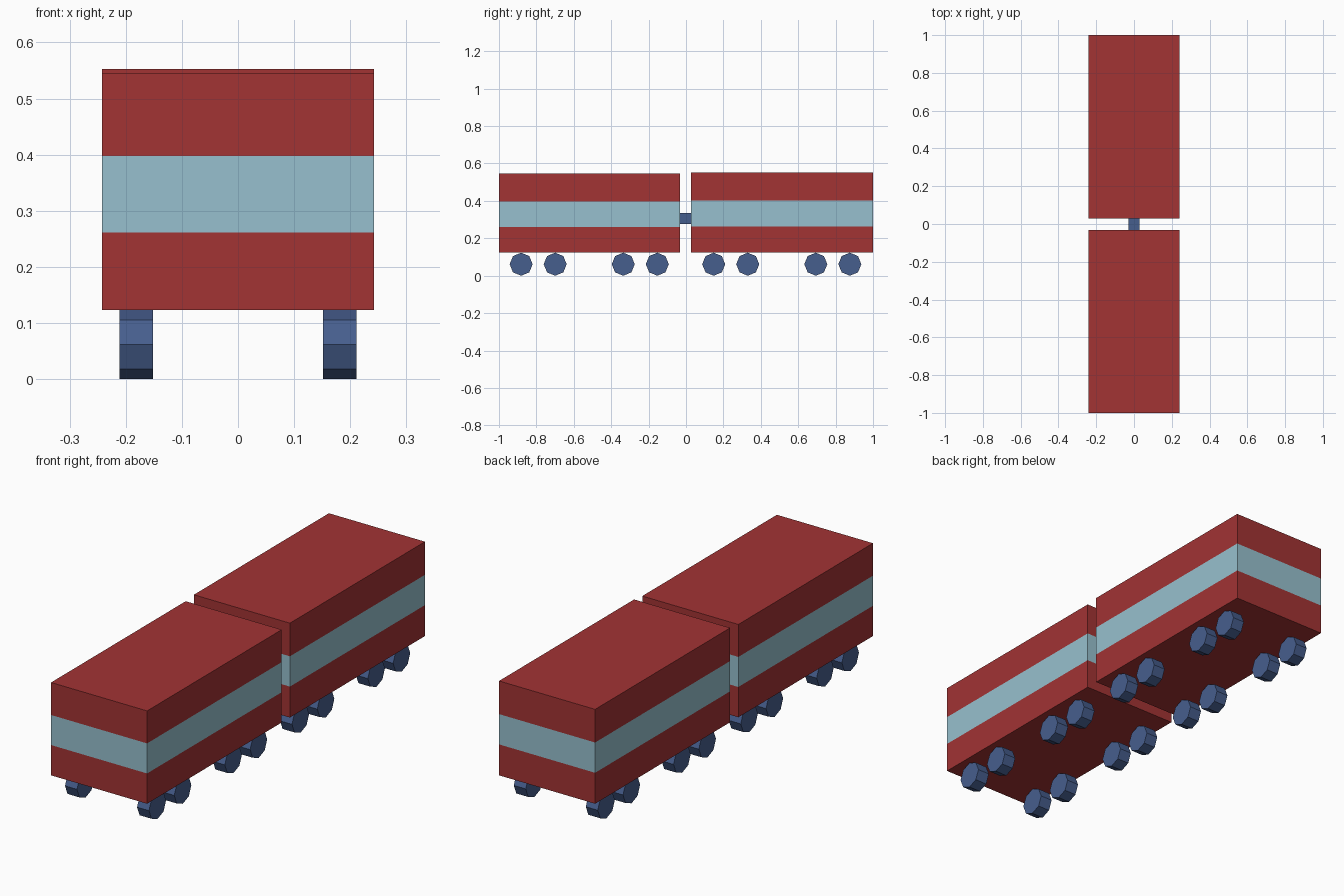
import bpy, bmesh
from math import pi
from mathutils import Matrix

if "Cube" in bpy.data.objects:
    bpy.data.objects.remove(bpy.data.objects["Cube"])


def material(name, rgb):
    m = bpy.data.materials.new(name)
    m.diffuse_color = (*rgb, 1)
    m.use_nodes = True
    m.node_tree.nodes["Principled BSDF"].inputs["Base Color"].default_value = m.diffuse_color
    return m


RED = material("red_paint", (0.36, 0.033, 0.034))
BLUE = material("pale_blue_glass", (0.31, 0.53, 0.62))
NAVY = material("navy_metal", (0.062, 0.112, 0.27))

HALF_W = 0.242
WHEEL_R = 0.0615
WHEEL_X = 0.1815
WHEEL_T = 0.06


def add_object(name, bm, *mats):
    bmesh.ops.recalc_face_normals(bm, faces=bm.faces)
    mesh = bpy.data.meshes.new(name)
    bm.to_mesh(mesh)
    bm.free()
    for m in mats:
        mesh.materials.append(m)
    ob = bpy.data.objects.new(name, mesh)
    bpy.context.collection.objects.link(ob)
    return ob


def car_body(name, y0, y1, levels):
    """Box shell with stacked bands; the middle band is the window stripe."""
    bm = bmesh.new()
    corners = [(-HALF_W, y0), (HALF_W, y0), (HALF_W, y1), (-HALF_W, y1)]
    rings = [[bm.verts.new((x, y, z)) for x, y in corners] for z in levels]
    for band, (low, high) in enumerate(zip(rings, rings[1:])):
        for i in range(4):
            j = (i + 1) % 4
            face = bm.faces.new((low[i], low[j], high[j], high[i]))
            face.material_index = 1 if band == 1 else 0
    bm.faces.new(rings[0])
    bm.faces.new(rings[-1])
    add_object(name, bm, RED, BLUE)


def wheel(name, x, y):
    """Eight-sided wheel on the x axis, standing on a corner."""
    bm = bmesh.new()
    bmesh.ops.create_cone(bm, cap_ends=True, segments=8, radius1=WHEEL_R,
                          radius2=WHEEL_R, depth=WHEEL_T,
                          matrix=Matrix.Rotation(pi / 2, 4, 'Y'))
    # make sure a corner points straight down
    if abs(min(v.co.z for v in bm.verts) + WHEEL_R) > 1e-4:
        bmesh.ops.rotate(bm, verts=bm.verts, matrix=Matrix.Rotation(pi / 8, 3, 'X'))
    add_object(name, bm, NAVY).location = (x, y, WHEEL_R)


# Two car bodies, the rear one slightly taller
cars = {
    "front": (-1.0, -0.031, (0.123, 0.261, 0.398, 0.546)),
    "rear": (0.028, 1.0, (0.123, 0.264, 0.402, 0.553)),
}
for label, (y0, y1, levels) in cars.items():
    car_body(label + "_car_body", y0, y1, levels)
    mid = (y0 + y1) / 2
    # Four wheel pairs under each car
    for n, dy in enumerate((-0.364, -0.182, 0.182, 0.364), 1):
        for side, sx in (("left", -1), ("right", 1)):
            wheel(f"{label}_car_{side}_wheel_{n}", sx * WHEEL_X, mid - 0.002 + dy)

# Coupler bridging the gap
bm = bmesh.new()
bmesh.ops.create_cube(bm, size=1, matrix=Matrix.Diagonal((0.058, 0.059, 0.058, 1)))
add_object("coupler", bm, NAVY).location = (0, -0.0015, 0.305)
